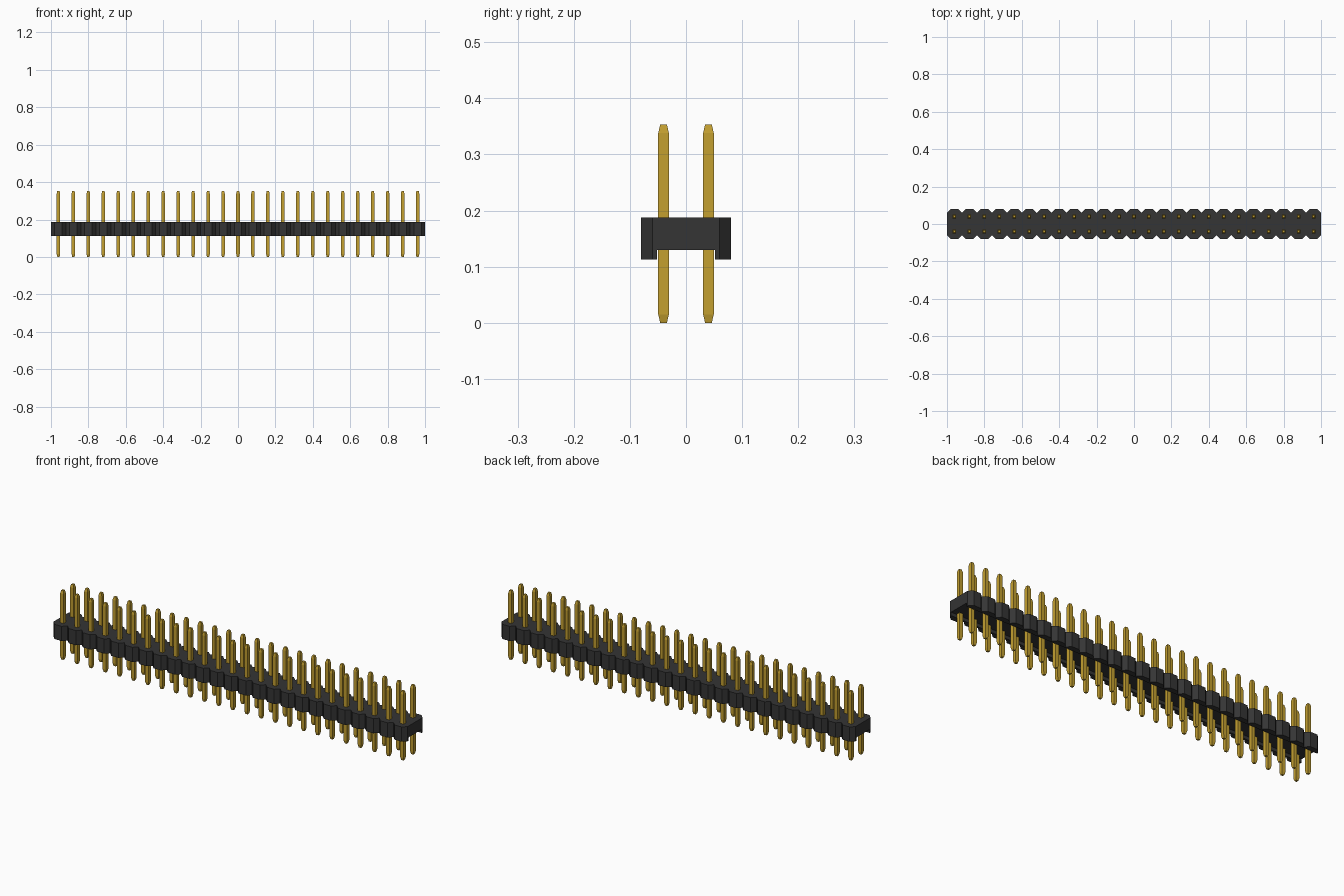
import bpy
import bmesh

cube = bpy.data.objects.get("Cube")
if cube:
    bpy.data.objects.remove(cube, do_unlink=True)

COUNT = 25      # pins per row
PITCH = 0.08    # spacing of the pins


def make_material(name, rgb, roughness, metallic=0.0):
    mat = bpy.data.materials.new(name)
    mat.use_nodes = True
    mat.diffuse_color = (*rgb, 1)
    bsdf = mat.node_tree.nodes["Principled BSDF"]
    bsdf.inputs["Base Color"].default_value = (*rgb, 1)
    bsdf.inputs["Roughness"].default_value = roughness
    bsdf.inputs["Metallic"].default_value = metallic
    return mat


def loft(name, sections, mat):
    """Skin a list of matching closed sections and cap both ends."""
    bm = bmesh.new()
    rings = [[bm.verts.new(p) for p in s] for s in sections]
    n = len(rings[0])
    for a, b in zip(rings, rings[1:]):
        for i in range(n):
            j = (i + 1) % n
            bm.faces.new((a[i], a[j], b[j], b[i]))
    bm.faces.new(rings[0])
    bm.faces.new(rings[-1])
    bmesh.ops.recalc_face_normals(bm, faces=bm.faces)
    mesh = bpy.data.meshes.new(name)
    bm.to_mesh(mesh)
    bm.free()
    mesh.materials.append(mat)
    obj = bpy.data.objects.new(name, mesh)
    bpy.context.collection.objects.link(obj)
    return obj


black = make_material("black plastic", (0.035, 0.035, 0.035), 0.6)
gold = make_material("gold metal", (0.55, 0.35, 0.03), 0.4)


# Housing: upside-down channel whose sides step in and out at every pin
def channel(x, half):
    side = [(half, 0.188), (half, 0.113), (0.052, 0.113), (0.052, 0.13)]
    outline = side + [(-y, z) for y, z in reversed(side)]
    return [(x, y, z) for y, z in outline]


sections = [channel(-1.0, 0.06)]
for i in range(COUNT):
    x = (i - (COUNT - 1) / 2) * PITCH
    sections += [channel(x - 0.02, 0.08), channel(x + 0.02, 0.08),
                 channel(x + 0.04, 0.06)]
loft("housing", sections, black)


# Pins: square posts with tapered tips, repeated along each row
def square(z, r):
    return [(sx * r, sy * r, z) for sx, sy in ((-1, -1), (1, -1), (1, 1), (-1, 1))]


for name, y in (("front_pin_row", -0.04), ("back_pin_row", 0.04)):
    row = loft(name, [square(0.0, 0.006), square(0.015, 0.0095),
                      square(0.338, 0.0095), square(0.353, 0.006)], gold)
    row.location = (-(COUNT - 1) / 2 * PITCH, y, 0)
    array = row.modifiers.new("repeat", 'ARRAY')
    array.count = COUNT
    array.use_relative_offset = False
    array.use_constant_offset = True
    array.constant_offset_displace = (PITCH, 0, 0)
